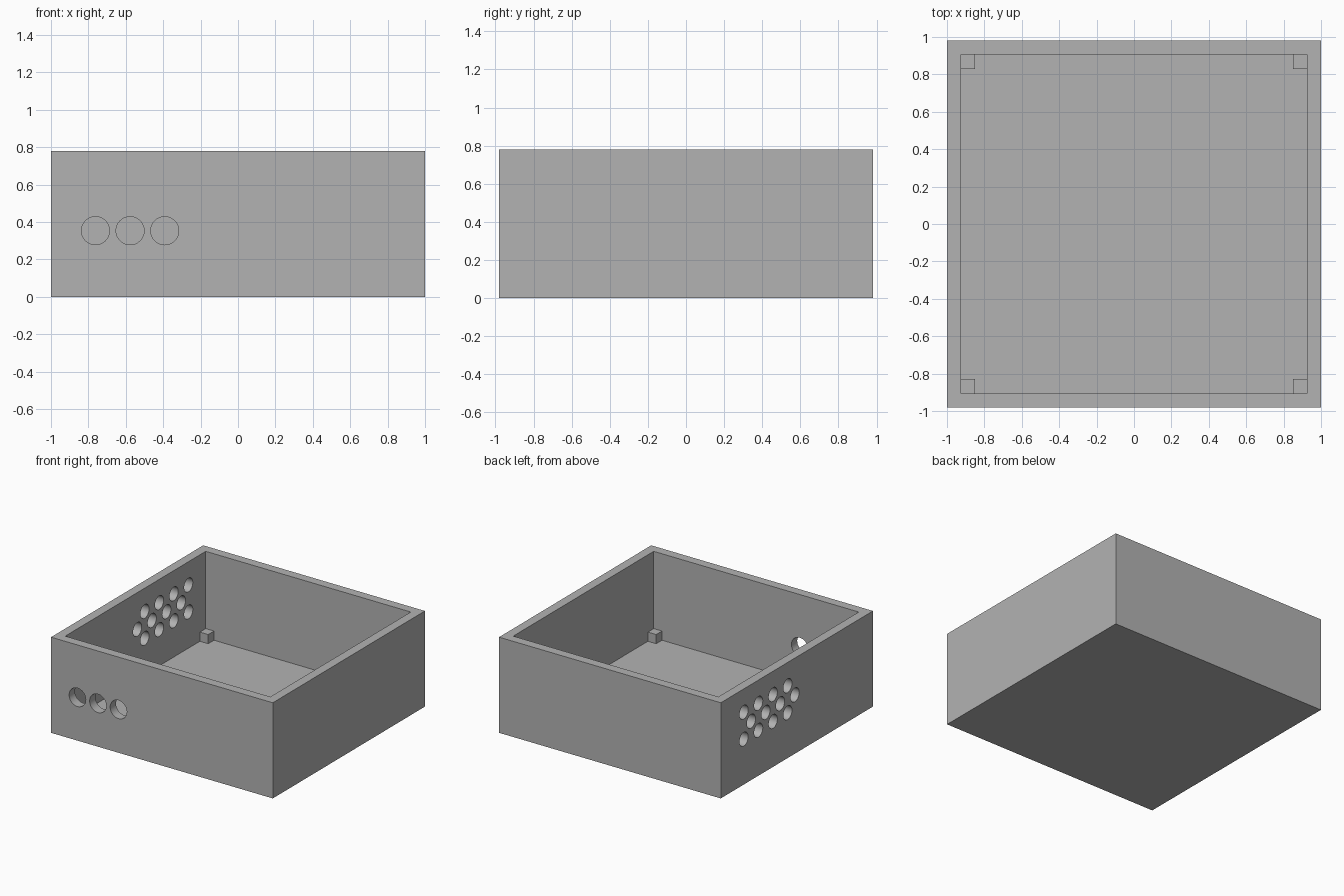
import bpy
import math

default = bpy.data.objects.get("Cube")
if default:
    bpy.data.objects.remove(default, do_unlink=True)

# Overall dimensions
WIDTH, DEPTH, HEIGHT = 2.0, 1.96, 0.78
WALL = 0.075

grey = bpy.data.materials.new("matte grey")
grey.use_nodes = True
colour = (0.45, 0.45, 0.45, 1)
grey.diffuse_color = colour
grey.node_tree.nodes["Principled BSDF"].inputs["Base Color"].default_value = colour


def box(name, size, location):
    bpy.ops.mesh.primitive_cube_add(size=1, location=location)
    ob = bpy.context.object
    ob.name = name
    ob.scale = size
    bpy.ops.object.transform_apply(location=False, rotation=False, scale=True)
    ob.data.materials.append(grey)
    return ob


def drill(name, radius, location, rotation):
    bpy.ops.mesh.primitive_cylinder_add(
        vertices=48, radius=radius, depth=WALL * 2, location=location, rotation=rotation)
    ob = bpy.context.object
    ob.name = name
    ob.data.materials.append(grey)
    return ob


# Open tray: outer block minus the cavity
tray = box("enclosure_tray", (WIDTH, DEPTH, HEIGHT), (0, 0, HEIGHT / 2))
cutters = [box("cavity_cutter", (WIDTH - 2 * WALL, DEPTH - 2 * WALL, HEIGHT),
               (0, 0, HEIGHT / 2 + WALL))]

# Three connector holes in the front wall
for i in range(3):
    cutters.append(drill("connector_hole_cutter", 0.075,
                         (-0.762 + i * 0.185, -(DEPTH - WALL) / 2, 0.353),
                         (math.pi / 2, 0, 0)))

# Staggered vent holes in the right wall
PITCH = 0.188
for row in range(3):
    shift = PITCH / 2 if row == 1 else 0
    for i in range(4):
        cutters.append(drill("vent_hole_cutter", 0.056,
                             (-(WIDTH - WALL) / 2, 0.683 - shift - i * PITCH, 0.37 + row * 0.11),
                             (0, math.pi / 2, 0)))

for cutter in cutters:
    cutter.hide_render = True
    mod = tray.modifiers.new("cut", 'BOOLEAN')
    mod.operation = 'DIFFERENCE'
    mod.solver = 'EXACT'
    mod.object = cutter

# Bake the cuts, then discard the cutters
bpy.context.view_layer.update()
baked = bpy.data.meshes.new_from_object(
    tray.evaluated_get(bpy.context.evaluated_depsgraph_get()))
tray.modifiers.clear()
tray.data = baked
for cutter in cutters:
    bpy.data.objects.remove(cutter, do_unlink=True)

bpy.ops.object.select_all(action='DESELECT')
tray.select_set(True)
bpy.context.view_layer.objects.active = tray
bpy.ops.object.shade_smooth_by_angle(angle=math.radians(30))

# Small square mounting posts in the four inner corners
for side, sx in (("left", 1), ("right", -1)):
    for end, sy in (("front", -1), ("back", 1)):
        box(f"{end}_{side}_post", (WALL, WALL, WALL),
            (sx * (WIDTH / 2 - WALL * 1.5), sy * (DEPTH / 2 - WALL * 1.5), WALL * 1.5))
